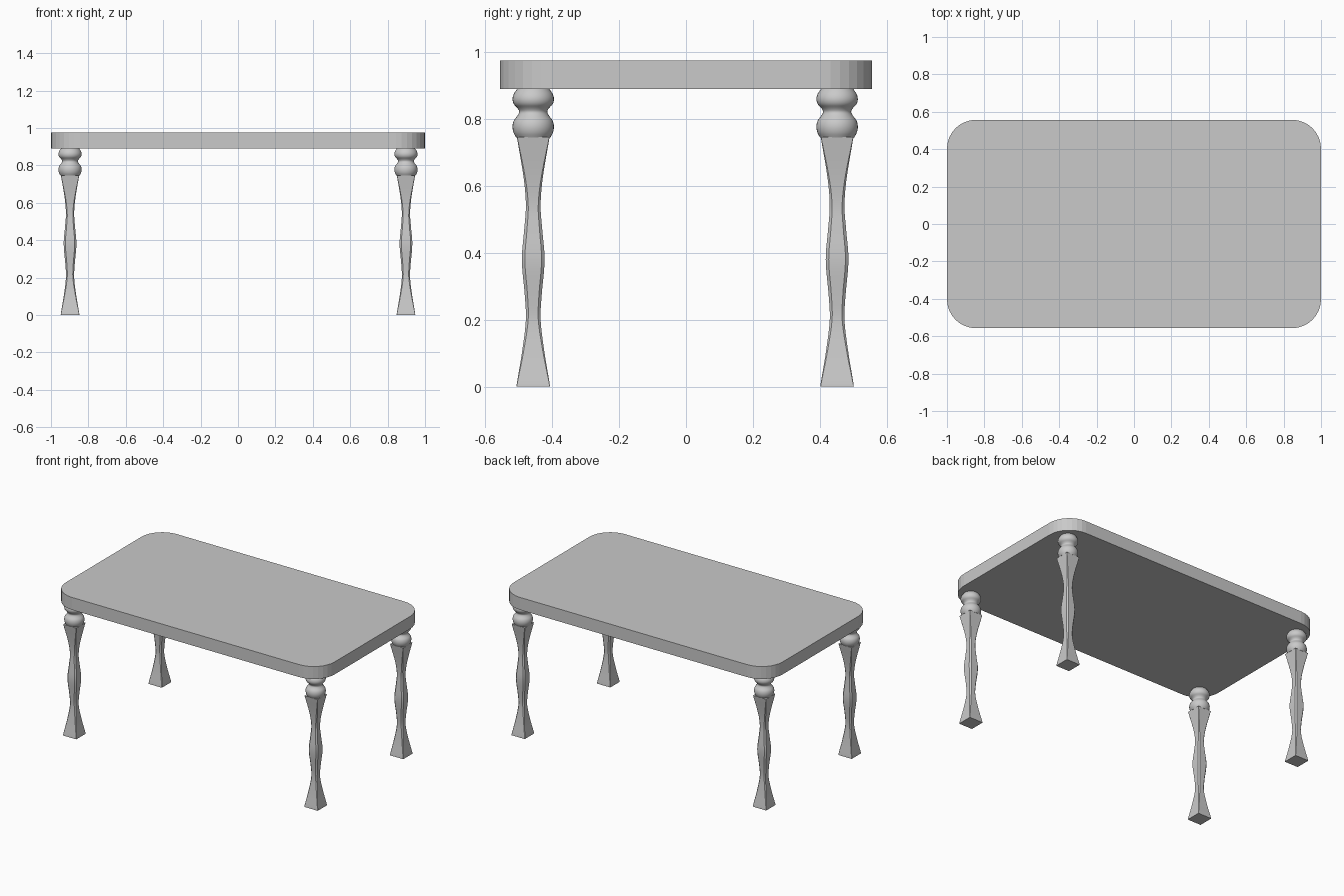
import bpy, bmesh, math

if "Cube" in bpy.data.objects:
    bpy.data.objects.remove(bpy.data.objects["Cube"])

grey = bpy.data.materials.new("light grey")
grey.diffuse_color = (0.588, 0.588, 0.588, 1)
grey.use_nodes = True
grey.node_tree.nodes["Principled BSDF"].inputs["Base Color"].default_value = grey.diffuse_color


def loft(name, rings, smooth_angle=None):
    """Skin a stack of equal-sized point rings and cap both ends."""
    bm = bmesh.new()
    loops = [[bm.verts.new(p) for p in ring] for ring in rings]
    n = len(loops[0])
    for a, b in zip(loops, loops[1:]):
        for i in range(n):
            j = (i + 1) % n
            bm.faces.new((a[i], a[j], b[j], b[i]))
    bm.faces.new(loops[0][::-1])
    bm.faces.new(loops[-1])
    mesh = bpy.data.meshes.new(name)
    bm.to_mesh(mesh)
    bm.free()
    mesh.materials.append(grey)
    obj = bpy.data.objects.new(name, mesh)
    bpy.context.collection.objects.link(obj)
    if smooth_angle:
        bpy.ops.object.select_all(action='DESELECT')
        obj.select_set(True)
        bpy.context.view_layer.objects.active = obj
        bpy.ops.object.shade_smooth_by_angle(angle=math.radians(smooth_angle))
    return obj


def curve(points, steps=5):
    """Smooth (z, width) profile through the given points."""
    pts = [points[0]] + points + [points[-1]]
    out = []
    for k in range(1, len(pts) - 2):
        p0, p1, p2, p3 = pts[k - 1:k + 3]
        for s in range(steps):
            t = s / steps
            m1 = (p2[1] - p0[1]) / (p2[0] - p0[0]) * (p2[0] - p1[0])
            m2 = (p3[1] - p1[1]) / (p3[0] - p1[0]) * (p2[0] - p1[0])
            w = ((2*t**3 - 3*t*t + 1) * p1[1] + (t**3 - 2*t*t + t) * m1
                 + (3*t*t - 2*t**3) * p2[1] + (t**3 - t*t) * m2)
            out.append((p1[0] + t * (p2[0] - p1[0]), w))
    return out + [points[-1]]


# Tabletop: slab with rounded corners
HX, HY, R, SEG = 1.0, 0.557, 0.155, 8
outline = []
for q, (sx, sy) in enumerate([(1, 1), (-1, 1), (-1, -1), (1, -1)]):
    for i in range(SEG + 1):
        a = math.pi / 2 * (q + i / SEG)
        outline.append((sx * (HX - R) + R * math.cos(a),
                        sy * (HY - R) + R * math.sin(a)))
loft("tabletop", [[(x, y, z) for x, y in outline] for z in (0.891, 0.975)])

# Leg profiles: square tapered shaft, round turned collar
shaft = curve([(0.0, .050), (0.01, .049), (0.10, .034), (0.20, .022), (0.27, .025),
               (0.38, .034), (0.47, .027), (0.54, .022), (0.62, .028), (0.747, .049)])
collar = curve([(0.745, .051), (0.76, .059), (0.778, .062), (0.796, .058),
                (0.811, .047), (0.822, .042), (0.833, .047), (0.845, .058),
                (0.86, .062), (0.876, .058), (0.892, .047)], 3)


def square_ring(cx, cy, z, w):
    # square section, corners clipped more towards mid height
    c = 0.001 + 0.008 * math.sin(math.pi * z / 0.747)
    d = w - c
    pts = [(w, -d), (w, d), (d, w), (-d, w), (-w, d), (-w, -d), (-d, -w), (d, -w)]
    return [(cx + x, cy + y, z) for x, y in pts]


def round_ring(cx, cy, z, r, n=32):
    return [(cx + r * math.cos(2 * math.pi * i / n),
             cy + r * math.sin(2 * math.pi * i / n), z) for i in range(n)]


# Four legs
for side, cx in (("left", -0.898), ("right", 0.898)):
    for end, cy in (("front", -0.457), ("back", 0.452)):
        loft(f"{end}_{side}_leg_shaft",
             [square_ring(cx, cy, z, w) for z, w in shaft], 30)
        loft(f"{end}_{side}_leg_collar",
             [round_ring(cx, cy, z, r) for z, r in collar], 50)
